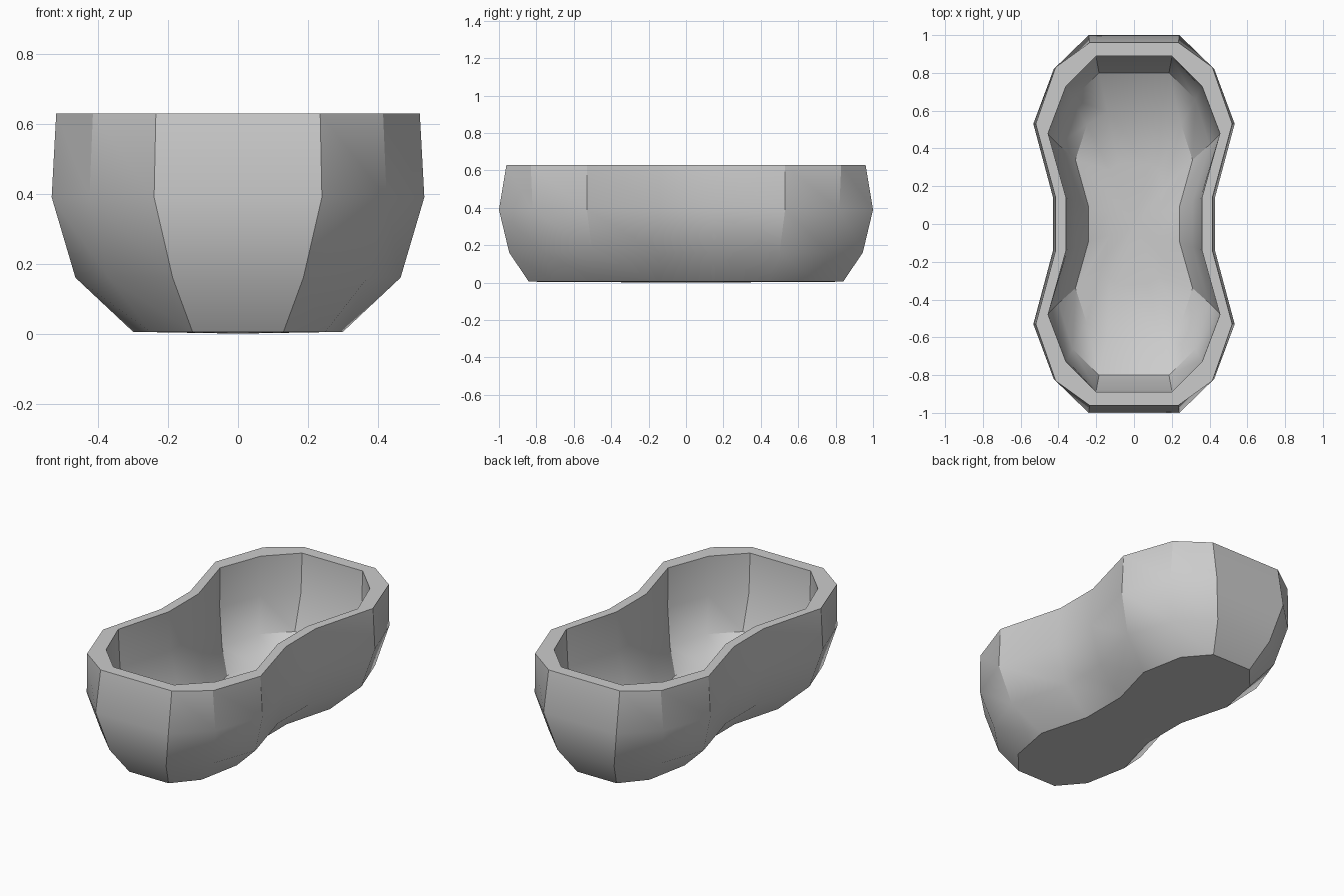
import bpy, bmesh

if "Cube" in bpy.data.objects:
    bpy.data.objects.remove(bpy.data.objects["Cube"])

# Quarter outlines (x, y) from end corner to waist, with ring height;
# outside from base to rim, then inside from rim to floor
rings = [
    (0.005, [(.13, .84), (.25, .70), (.30, .44), (.22, .145)]),
    (0.16, [(.187, .945), (.37, .765), (.465, .50), (.365, .145)]),
    (0.39, [(.24, 1.0), (.425, .82), (.533, .53), (.43, .145)]),
    (0.63, [(.235, .96), (.415, .83), (.52, .53), (.415, .14)]),
    (0.63, [(.20, .89), (.36, .73), (.455, .48), (.36, .14)]),
    (0.40, [(.20, .88), (.355, .72), (.45, .47), (.35, .135)]),
    (0.20, [(.185, .80), (.325, .66), (.40, .42), (.31, .12)]),
    (0.08, [(.14, .595), (.25, .525), (.31, .34), (.24, .09)]),
    (0.05, [(.08, .32), (.13, .285), (.16, .18), (.13, .06)]),
]


def full_loop(q):
    """Mirror a quarter outline into a closed loop."""
    r = q[::-1]
    return (q + [(x, -y) for x, y in r] +
            [(-x, -y) for x, y in q] + [(-x, y) for x, y in r])


bm = bmesh.new()
loops = [[bm.verts.new((x, y, z)) for x, y in full_loop(q)] for z, q in rings]

# Walls, rim and inner slopes
for a, b in zip(loops, loops[1:]):
    n = len(a)
    for i in range(n):
        j = (i + 1) % n
        bm.faces.new((a[i], a[j], b[j], b[i]))

# Base and floor caps
for loop, z in ((loops[0], 0.0), (loops[-1], 0.05)):
    c = bm.verts.new((0, 0, z))
    for i in range(len(loop)):
        bm.faces.new((loop[i], loop[(i + 1) % len(loop)], c))

bmesh.ops.recalc_face_normals(bm, faces=bm.faces[:])
mesh = bpy.data.meshes.new("waisted_bowl")
bm.to_mesh(mesh)
bm.free()
bowl = bpy.data.objects.new("waisted_bowl", mesh)
bpy.context.collection.objects.link(bowl)
bpy.context.view_layer.objects.active = bowl
bowl.select_set(True)
bpy.ops.object.shade_smooth_by_angle(angle=0.52)
